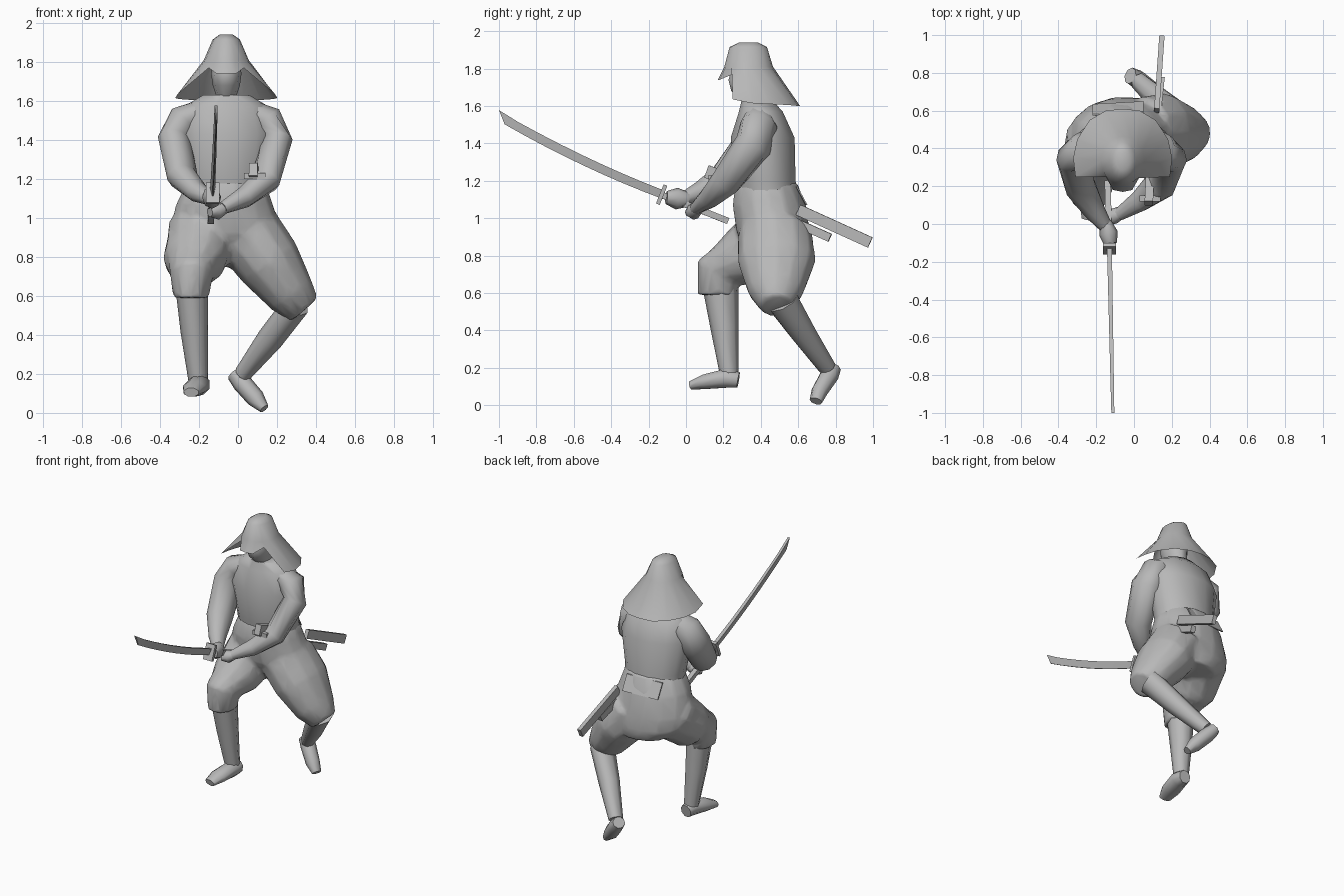
import bpy, bmesh, math
from mathutils import Vector

if "Cube" in bpy.data.objects:
    bpy.data.objects.remove(bpy.data.objects["Cube"])

grey = bpy.data.materials.new("plain_grey")
grey.diffuse_color = (0.48, 0.48, 0.48, 1)
grey.use_nodes = True
grey.node_tree.nodes["Principled BSDF"].inputs["Base Color"].default_value = grey.diffuse_color
X, Y = Vector((1, 0, 0)), Vector((0, 1, 0))


def finish(name, bm, angle=45):
    bmesh.ops.recalc_face_normals(bm, faces=bm.faces[:])
    me = bpy.data.meshes.new(name)
    bm.to_mesh(me)
    bm.free()
    ob = bpy.data.objects.new(name, me)
    bpy.context.collection.objects.link(ob)
    me.materials.append(grey)
    bpy.ops.object.select_all(action='DESELECT')
    ob.select_set(True)
    bpy.context.view_layer.objects.active = ob
    bpy.ops.object.shade_smooth_by_angle(angle=math.radians(angle))
    return ob


def loft(name, rings, caps=True, angle=45):
    """Skin a list of closed point rings."""
    bm = bmesh.new()
    vs = [[bm.verts.new(p) for p in r] for r in rings]
    n = len(vs[0])
    for a, b in zip(vs, vs[1:]):
        for i in range(n):
            j = (i + 1) % n
            bm.faces.new((a[i], a[j], b[j], b[i]))
    bm.faces.new(vs[0])
    if caps:
        bm.faces.new(vs[-1])
    return finish(name, bm, angle)


def ring(c, u, v, ru, rv, n, phase=0.0):
    return [c + u * ru * math.cos(phase + 2 * math.pi * i / n)
            + v * rv * math.sin(phase + 2 * math.pi * i / n) for i in range(n)]


def tube(name, path, n=10, ref=(0, 1, 0), phase=0.0, angle=60):
    """Elliptical limb; path entries are x, y, z, radius across, radius along ref."""
    pts = [Vector(p[:3]) for p in path]
    rings = []
    for i, p in enumerate(path):
        t = (pts[min(i + 1, len(pts) - 1)] - pts[max(i - 1, 0)]).normalized()
        u = t.cross(Vector(ref)).normalized()
        rings.append(ring(pts[i], u, u.cross(t), p[3], p[4], n, phase))
    return loft(name, rings, angle=angle)


def stack(name, levels, n=14):
    """Horizontal ellipses; levels are z, centre x, centre y, rx, ry."""
    return loft(name, [ring(Vector((x, y, z)), X, Y, rx, ry, n)
                       for z, x, y, rx, ry in levels], angle=60)


def bar(name, a, b, w, h):
    """Square bar from a to b, w wide and h tall."""
    k = math.sqrt(0.5)
    return tube(name, [(*a, w * k, h * k), (*b, w * k, h * k)], 4,
                (0, 0, 1), math.pi / 4, 30)


# Torso and head
stack("torso", [(1.63, -.06, .38, .12, .085), (1.57, -.06, .40, .22, .12),
                (1.43, -.06, .41, .255, .175), (1.2, -.06, .425, .215, .165),
                (1.1, -.06, .44, .21, .165)])
stack("head", [(1.86, -.06, .34, .06, .08), (1.74, -.06, .33, .078, .108),
               (1.68, -.06, .335, .07, .098), (1.62, -.06, .37, .05, .07),
               (1.55, -.06, .39, .05, .06)], 10)

# Baggy trousers: seat and two legs blended into one cloth surface
parts = [
    stack("trousers", [(1.19, -.06, .43, .2, .168), (1.07, -.07, .445, .25, .2),
                       (.92, -.06, .468, .29, .2), (.82, -.05, .505, .26, .17),
                       (.75, -.03, .55, .17, .11)]),
    tube("right_leg_cloth", [(-.18, .46, .92, .19, .18), (-.225, .3, .78, .16, .165),
                             (-.24, .17, .705, .11, .13), (-.24, .17, .59, .092, .108)],
         12, (0, 1, .6)),
    tube("left_leg_cloth", [(.05, .475, .92, .18, .2), (.16, .485, .77, .17, .21),
                            (.275, .48, .605, .128, .15), (.34, .485, .53, .092, .09)], 12)]
for ob in parts:
    ob.select_set(True)
bpy.context.view_layer.objects.active = parts[0]
bpy.ops.object.join()
trousers = parts[0]
mesh_mod = trousers.modifiers.new("blend", 'REMESH')
mesh_mod.mode = 'VOXEL'
mesh_mod.voxel_size = 0.016
mesh_mod.use_smooth_shade = True
soft = trousers.modifiers.new("soften", 'SMOOTH')
soft.factor = 0.5
soft.iterations = 5
fewer = trousers.modifiers.new("simplify", 'DECIMATE')
fewer.ratio = 0.12

# Shins and feet
tube("right_shin", [(-.24, .18, .68, .085, .1), (-.225, .205, .42, .07, .075),
                    (-.205, .23, .17, .05, .05)], 8)
tube("right_foot", [(-.195, .28, .135, .042, .045), (-.2, .22, .145, .06, .055),
                    (-.225, .1, .125, .062, .042), (-.24, .025, .105, .042, .024)],
     8, (0, 0, 1), math.pi / 8)
tube("left_shin", [(.3, .515, .555, .07, .09), (.165, .63, .38, .068, .07),
                   (.025, .755, .2, .045, .05)], 8)
tube("left_foot", [(-.02, .785, .2, .04, .045), (.02, .765, .155, .05, .052),
                   (.09, .715, .075, .048, .045), (.135, .695, .022, .026, .035)], 8)

# Arms and hands
tube("right_arm", [(-.18, .39, 1.55, .06, .07), (-.28, .39, 1.5, .085, .1),
                   (-.325, .36, 1.4, .082, .105), (-.285, .2, 1.21, .075, .088),
                   (-.21, .07, 1.135, .055, .058), (-.145, -.02, 1.1, .035, .035)],
     10, (.4, 1, 0))
tube("left_arm", [(.06, .39, 1.55, .06, .07), (.15, .39, 1.5, .085, .1),
                  (.195, .36, 1.39, .08, .105), (.14, .21, 1.19, .072, .088),
                  (.03, .12, 1.105, .055, .058), (-.08, .05, 1.05, .032, .035)],
     10, (-.4, 1, 0))
tube("right_hand", [(-.15, .01, 1.1, .032, .04), (-.135, -.05, 1.105, .05, .058),
                    (-.125, -.105, 1.11, .035, .035)], 8, (0, 0, 1))
tube("left_hand", [(-.07, .06, 1.05, .03, .035), (-.11, .04, 1.035, .045, .042),
                   (-.145, .02, 1.03, .025, .03)], 8)

# Hat: round crown flaring to a cape-like brim with a short front peak
half = [(0, .17, 1.74), (.05, .18, 1.74), (.09, .25, 1.77), (.25, .25, 1.635),
        (.262, .35, 1.615), (.24, .45, 1.61), (.175, .55, 1.605),
        (.09, .6, 1.6), (0, .61, 1.6)]
rim = [Vector((-.06 + x, y, z)) for x, y, z in half]
rim += [Vector((-.06 - x, y, z)) for x, y, z in half[-2:0:-1]]
crown = [ring(Vector((-.06, y, z)), X, Y, rx, ry, 16, -math.pi / 2)
         for z, y, rx, ry in [(1.94, .335, .035, .05), (1.915, .333, .07, .1),
                              (1.81, .335, .115, .13)]]
hat = loft("hat", crown + [rim], caps=False, angle=70)
if max(hat.data.polygons, key=lambda p: p.center.z).normal.z < 0:
    hat.data.flip_normals()

# Sword: curved tapering blade, square guard, straight grip
blade = []
for i in range(9):
    t = i / 8
    y, x = -.12 - .87 * t, -.13 + .018 * t
    z = 1.125 + .33 * t + .085 * t * t
    w, h = .013 - .005 * t, .024 + .014 * t
    s = .02 * t
    blade.append([Vector((x - w, y - s, z + h)), Vector((x + w, y - s, z + h)),
                  Vector((x + .003, y + s, z - h)), Vector((x - .003, y + s, z - h))])
blade[-1][0].y = blade[-1][1].y = -1.0
loft("sword_blade", blade, angle=30)
bar("sword_guard", (-.13, -.14, 1.13), (-.13, -.12, 1.122), .07, .11)
bar("sword_grip", (-.13, -.13, 1.125), (-.14, .225, .985), .032, .034)

# Scabbards behind the hip, with the short hilt showing in front
bar("long_scabbard", (.12, .6, 1.045), (.147, .985, .87), .028, .06)
bar("short_scabbard", (.125, .58, .98), (.145, .77, .895), .034, .045)
bar("hilt", (.078, .11, 1.25), (.085, .25, 1.2), .045, .07)
bar("hilt_crossbar", (.03, .135, 1.215), (.14, .135, 1.215), .03, .03)

# Belt flap lying on the back of the waist
loft("belt_flap", [[Vector((x, .578 + d, 1.17)), Vector((x, .632 + d, 1.07)),
                    Vector((x, .64 + d, 1.07)), Vector((x, .586 + d, 1.17))]
                   for x, d in ((-.22, -.005), (.05, .01))], angle=30)
